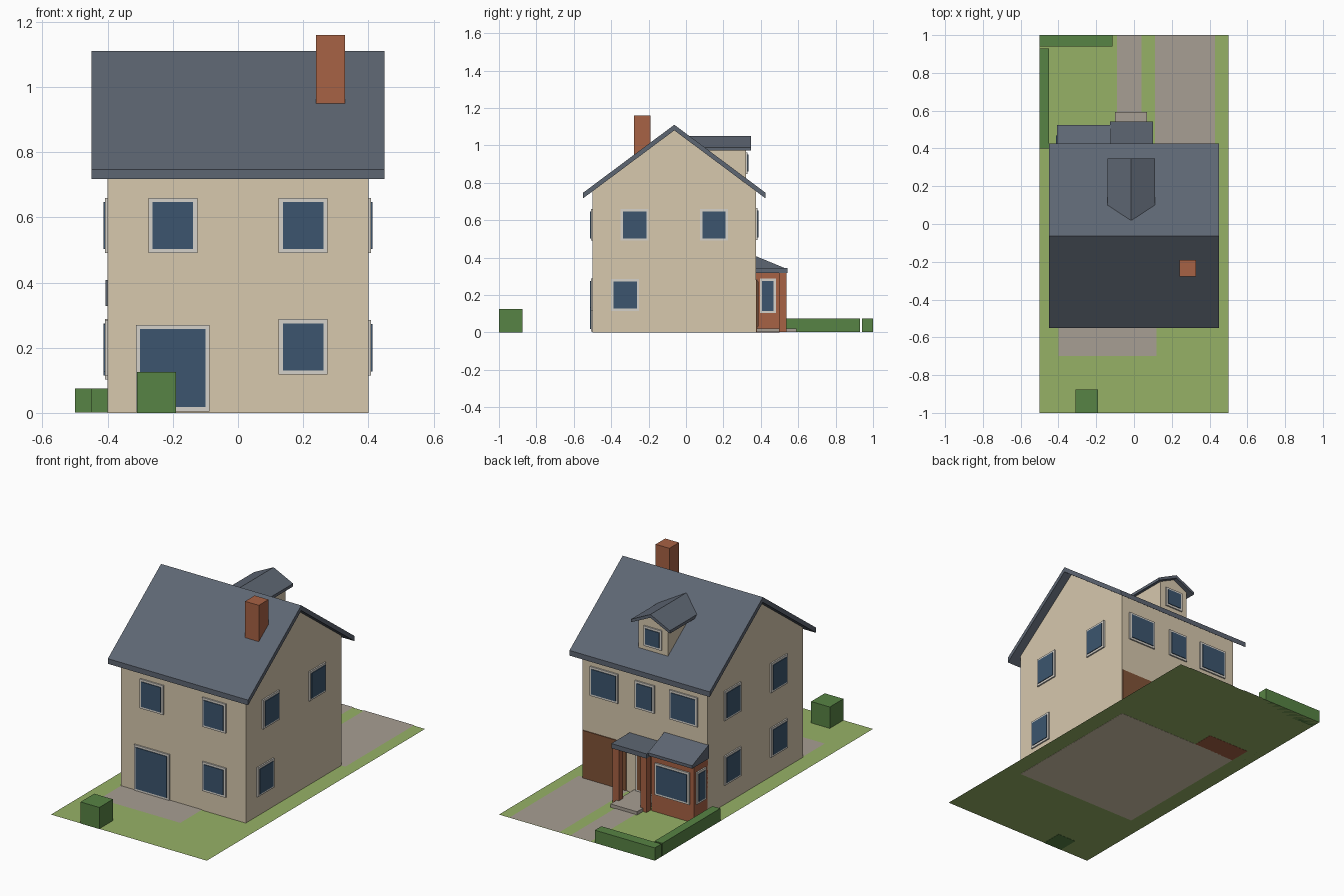
import bpy

if "Cube" in bpy.data.objects:
    bpy.data.objects.remove(bpy.data.objects["Cube"])


def mat(name, r, g, b):
    m = bpy.data.materials.new(name)
    m.diffuse_color = [(c / 255) ** 2.2 for c in (r, g, b)] + [1]
    m.use_nodes = True
    m.node_tree.nodes["Principled BSDF"].inputs["Base Color"].default_value = m.diffuse_color
    return m


WALL = mat("cream_wall", 214, 199, 172)
SLATE = mat("slate", 94, 102, 114)
BRICK = mat("brick", 166, 98, 70)
GLASS = mat("glass", 62, 86, 110)
TRIM = mat("trim", 212, 208, 200)
WOOD = mat("wood", 128, 84, 58)
GRASS = mat("grass", 149, 176, 102)
PAVING = mat("paving", 166, 157, 146)
HEDGE = mat("hedge", 88, 130, 70)


def mesh(name, verts, faces, m):
    me = bpy.data.meshes.new(name)
    me.from_pydata(verts, [], faces)
    me.materials.append(m)
    ob = bpy.data.objects.new(name, me)
    bpy.context.collection.objects.link(ob)
    return ob


def prism(name, profile, axis, a, b, m):
    """Extrude a profile along 'x' (profile is y,z) or 'y' (profile is x,z)."""
    n = len(profile)
    put = (lambda p, t: (t, p[0], p[1])) if axis == 'x' else (lambda p, t: (p[0], t, p[1]))
    verts = [put(p, t) for t in (a, b) for p in profile]
    faces = [tuple(range(n))[::-1], tuple(range(n, 2 * n))]
    faces += [(i, (i + 1) % n, n + (i + 1) % n, n + i) for i in range(n)]
    if axis == 'y':
        faces = [f[::-1] for f in faces]
    return mesh(name, verts, faces, m)


def box(name, x, y, z, m):
    x, y, z = sorted(x), sorted(y), sorted(z)
    rect = [(y[0], z[0]), (y[1], z[0]), (y[1], z[1]), (y[0], z[1])]
    return prism(name, rect, 'x', x[0], x[1], m)


def sheet(name, x, y, z, m):
    mesh(name, [(x[0], y[0], z), (x[1], y[0], z), (x[1], y[1], z), (x[0], y[1], z)],
         [(0, 1, 2, 3)], m)


def window(name, axis, wall, sign, u, z, w, h, pane=GLASS, rim=0.0125):
    """Raised frame with a pane on a wall facing sign * axis."""
    for part, cut, out, m in (("frame", 0, 0.008, TRIM), ("pane", rim, 0.012, pane)):
        across = (u - w / 2 + cut, u + w / 2 - cut)
        depth = (wall - sign * 0.004, wall + sign * out)
        x, y = (depth, across) if axis == 'x' else (across, depth)
        box(f"{name}_{part}", x, y, (z - h / 2 + cut, z + h / 2 - cut), m)


# Plot and paving
sheet("lawn", (-0.5, 0.5), (-1, 1), 0.001, GRASS)
sheet("patio", (-0.40, 0.12), (-0.70, -0.49), 0.004, PAVING)
sheet("driveway", (0.11, 0.43), (0.37, 1), 0.004, PAVING)
sheet("path", (-0.09, 0.04), (0.55, 1), 0.004, PAVING)

# Hedges and bush
box("bush", (-0.31, -0.19), (-1, -0.875), (0, 0.125), HEDGE)
box("side_hedge", (-0.5, -0.45), (0.40, 0.93), (0.001, 0.075), HEDGE)
box("end_hedge", (-0.5, -0.115), (0.94, 1), (0.001, 0.075), HEDGE)

# House body with gables, and main roof
RY, SLOPE = -0.0625, 0.745
prism("house_walls", [(-0.5, 0), (0.375, 0), (0.375, 0.754), (RY, 1.08), (-0.5, 0.754)],
      'x', -0.4, 0.4, WALL)
RUN = 0.4875
EAVE = 1.11 - RUN * SLOPE
prism("main_roof", [(RY - RUN, EAVE - 0.03), (RY, 1.08), (RY + RUN, EAVE - 0.03),
                    (RY + RUN, EAVE), (RY, 1.11), (RY - RUN, EAVE)], 'x', -0.45, 0.45, SLATE)
box("chimney", (0.24, 0.328), (-0.278, -0.19), (0.88, 1.16), BRICK)

# Dormer
DX = -0.015
prism("dormer_walls", [(DX - 0.095, 0.80), (DX + 0.095, 0.80), (DX + 0.095, 0.985),
                       (DX, 1.032), (DX - 0.095, 0.985)], 'y', 0.10, 0.322, WALL)
prism("dormer_roof", [(DX - 0.125, 0.972), (DX, 1.031), (DX + 0.125, 0.972),
                      (DX + 0.125, 0.989), (DX, 1.05), (DX - 0.125, 0.989)],
      'y', 0.02, 0.348, SLATE)
window("dormer_window", 'y', 0.322, 1, DX, 0.905, 0.115, 0.115)

# Windows on the -y wall, with the large patio door
for u, z in ((-0.2, 0.575), (0.2, 0.575), (0.2, 0.2025)):
    window("front_window", 'y', -0.5, -1, u, z, 0.15, 0.17)
window("patio_door", 'y', -0.5, -1, -0.2, 0.1375, 0.225, 0.265)

# Windows on the side walls
for u, z in ((-0.275, 0.575), (0.15, 0.575), (-0.325, 0.2)):
    window("right_window", 'x', 0.4, 1, u, z, 0.15, 0.17)
for u in (-0.275, 0.15):
    for z in (0.2, 0.575):
        window("left_window", 'x', -0.4, -1, u, z, 0.15, 0.17)

# Windows on the +y wall
for u, w, h in ((-0.25, 0.18, 0.17), (0.0, 0.125, 0.16), (0.26, 0.18, 0.17)):
    window("back_window", 'y', 0.375, 1, u, 0.58, w, h)

# Garage door and entrance door
box("garage_door", (0.12, 0.398), (0.37, 0.38), (0.002, 0.28), WOOD)
window("entrance_door", 'y', 0.375, 1, -0.02, 0.152, 0.15, 0.264, WOOD)

# Brick bay with lean-to roof
box("bay_walls", (-0.4, -0.13), (0.37, 0.5), (0, 0.332), BRICK)
prism("bay_roof", [(0.37, 0.328), (0.525, 0.328), (0.525, 0.345), (0.375, 0.407), (0.37, 0.407)],
      'x', -0.407, -0.123, SLATE)
window("bay_window", 'y', 0.5, 1, -0.265, 0.195, 0.22, 0.185)
for x, s in ((-0.4, -1), (-0.13, 1)):
    window("bay_side_window", 'x', x, s, 0.4375, 0.195, 0.085, 0.185)

# Porch: step, pillars and flat roof
box("porch_step", (-0.10, 0.07), (0.37, 0.592), (0.002, 0.022), PAVING)
for x in (-0.123, 0.055):
    box("porch_pillar", (x, x + 0.04), (0.498, 0.536), (0.002, 0.32), BRICK)
box("porch_roof", (-0.126, 0.10), (0.37, 0.542), (0.318, 0.345), SLATE)
